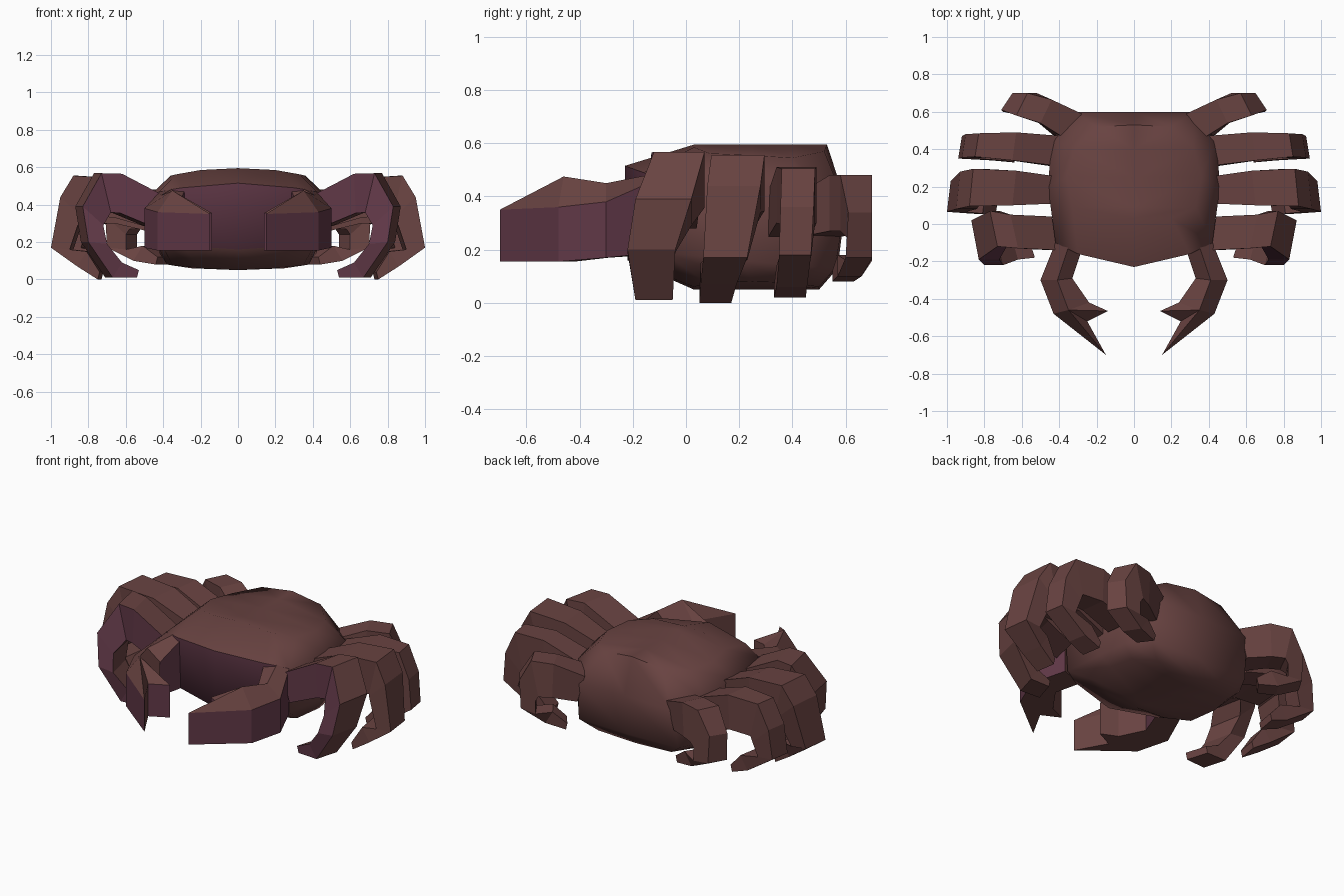
import bpy
import bmesh
import math

default_cube = bpy.data.objects.get("Cube")
if default_cube:
    bpy.data.objects.remove(default_cube, do_unlink=True)


def make_material(name, colour):
    material = bpy.data.materials.new(name)
    material.use_nodes = True
    material.diffuse_color = colour
    shader = material.node_tree.nodes["Principled BSDF"]
    shader.inputs["Base Color"].default_value = colour
    shader.inputs["Roughness"].default_value = 0.9
    return material


shell_brown = make_material("shell brown", (0.14, 0.056, 0.053, 1))
front_purple = make_material("front purple", (0.12, 0.04, 0.064, 1))


def build_part(name, points, faces, is_purple, smooth_angle=None):
    """Make a closed mesh and paint the faces picked by the rule."""
    bm = bmesh.new()
    verts = [bm.verts.new(point) for point in points]
    for face in faces:
        bm.faces.new([verts[index] for index in face])
    bmesh.ops.recalc_face_normals(bm, faces=bm.faces)
    bm.normal_update()
    for face in bm.faces:
        face.material_index = int(is_purple(face.normal))
    mesh = bpy.data.meshes.new(name)
    bm.to_mesh(mesh)
    bm.free()
    mesh.materials.append(shell_brown)
    mesh.materials.append(front_purple)
    part = bpy.data.objects.new(name, mesh)
    bpy.context.collection.objects.link(part)
    if smooth_angle:
        bpy.ops.object.select_all(action="DESELECT")
        part.select_set(True)
        bpy.context.view_layer.objects.active = part
        bpy.ops.object.shade_smooth_by_angle(angle=math.radians(smooth_angle))


def faces_forward(normal):
    return normal.y < -0.55 and abs(normal.z) < 0.6


# Body: half outlines from front to back, from the crown to the belly
crown = [(0, .03, .595), (.2, .03, .585), (.33, .09, .562), (.36, .25, .555),
         (.32, .4, .545), (.2, .52, .57), (0, .53, .595)]
upper_rim = [(0, -.23, .515), (.3, -.16, .49), (.42, -.1, .47),
             (.46, .2, .46), (.44, .45, .42), (.32, .6, .37), (0, .6, .38)]
lower_rim = [(0, -.22, .16), (.3, -.15, .18), (.41, -.09, .19),
             (.42, .2, .16), (.42, .42, .14), (.34, .56, .13), (0, .57, .13)]
belly = [(0, .03, .05), (.2, .03, .06), (.35, .08, .075), (.38, .25, .08),
         (.35, .4, .075), (.25, .5, .06), (0, .5, .05)]


def build_body():
    points, faces = [], []
    for half in (crown, upper_rim, lower_rim, belly):
        points += half
        points += [(-x, y, z) for x, y, z in reversed(half[1:-1])]
    last = len(crown) - 1
    size = 2 * last
    for start in range(0, 3 * size, size):
        for i in range(size):
            j = (i + 1) % size
            faces.append((start + i, start + j,
                          start + size + j, start + size + i))
    # Level spine through the crown and the belly
    for start, half in ((0, crown), (3 * size, belly)):
        spine = [start, start]
        for x, y, z in half[2:-2]:
            spine.append(len(points))
            points.append((0, y, half[0][2]))
        spine += [start + last, start + last]
        for i in range(last):
            for a, b in ((i, i + 1), ((size - i) % size, size - i - 1)):
                corners = dict.fromkeys(
                    (spine[i], start + a, start + b, spine[i + 1]))
                if len(corners) > 2:
                    faces.append(tuple(corners))
    build_part("body", points, faces, faces_forward, 68)


build_body()

# Legs: outer edge as x, z, front y, back y from hip to tip
legs = {
    "front_leg": (.04, [(.4, .45, -.14, .04), (.62, .565, -.13, .05),
                        (.73, .568, -.12, .07), (.83, .39, -.19, .02),
                        (.8, .2, -.22, -.04), (.67, .01, -.19, -.05),
                        (.54, .01, -.18, -.05)]),
    "second_leg": (-.02, [(.4, .44, .11, .25), (.65, .54, .1, .285),
                          (.88, .555, .095, .295), (.95, .44, .08, .28),
                          (1, .17, .065, .23), (.86, .07, .055, .19),
                          (.75, 0, .05, .17)]),
    "third_leg": (-.02, [(.4, .42, .31, .47), (.65, .51, .34, .49),
                         (.85, .505, .36, .485), (.92, .36, .355, .48),
                         (.94, .18, .35, .47), (.76, .06, .34, .455),
                         (.65, .02, .33, .45)]),
    "back_leg": (-.06, [(.34, .42, .44, .59), (.5, .48, .54, .665),
                        (.63, .48, .58, .7), (.71, .34, .61, .7),
                        (.7, .17, .6, .7), (.56, .1, .57, .66),
                        (.44, .08, .55, .63)]),
}
# Step from the outer to the inner edge at each joint
inward = [(.05, -.17), (.01, -.21), (-.05, -.21), (-.11, -.1),
          (-.1, -.01), (-.05, .08), (-.01, .04)]


def build_leg(name, skew, joints, side, is_purple):
    points = []
    for (x, z, front, back), (dx, dz) in zip(joints, inward):
        points += [(side * x, front, z),
                   (side * (x + skew), back, z),
                   (side * (x + dx + skew), back, z + dz),
                   (side * (x + dx), front, z + dz)]
    faces = []
    for joint in range(len(joints) - 1):
        a = joint * 4
        for i in range(4):
            j = (i + 1) % 4
            faces.append((a + i, a + j, a + 4 + j, a + 4 + i))
    end = len(points) - 4
    faces += [(0, 1, 2, 3), (end, end + 1, end + 2, end + 3)]
    build_part(name, points, faces, is_purple)


# Claws: outline as x, y, rim z, base z, running out to the tip and back
outline = [(.42, -.1, .468, .19), (.5, -.3, .38, .17), (.43, -.48, .36, .155),
           (.15, -.7, .35, .155), (.25, -.52, .355, .155),
           (.14, -.465, .355, .155), (.24, -.42, .37, .155),
           (.33, -.29, .38, .17), (.28, -.14, .485, .18)]
ridge = [(.35, -.12, .485), (.41, -.3, .45), (.35, -.46, .475)]


def build_claw(name, side):
    count = len(outline)
    points = [(side * x, y, top) for x, y, top, base in outline]
    points += [(side * x, y, base) for x, y, top, base in outline]
    points += [(side * x, y, z) for x, y, z in ridge]
    hip, elbow, knuckle = range(2 * count, 2 * count + 3)
    last = count - 1
    # Roof over the arm
    faces = [(0, 1, elbow, hip), (1, 2, knuckle, elbow),
             (hip, elbow, last - 1, last),
             (elbow, knuckle, last - 2, last - 1)]
    # Roof over the pincers
    faces += [(knuckle, i, i + 1) for i in range(2, last - 2)]
    # Side walls
    faces += [(i, i + 1, count + i + 1, count + i) for i in range(last)]
    # Hip end and underside
    faces += [(last, hip, 0, count, count + last),
              tuple(range(count, 2 * count))]

    def outer_side(normal):
        return abs(normal.z) < 0.3 and (
            normal.y < -0.1 or normal.x * side > 0.6)

    build_part(name, points, faces, outer_side)


for side, label in ((1, "left"), (-1, "right")):
    build_claw(label + "_claw", side)
    for leg, (skew, joints) in legs.items():
        rule = faces_forward if leg == "front_leg" else (lambda normal: False)
        build_leg(label + "_" + leg, skew, joints, side, rule)
